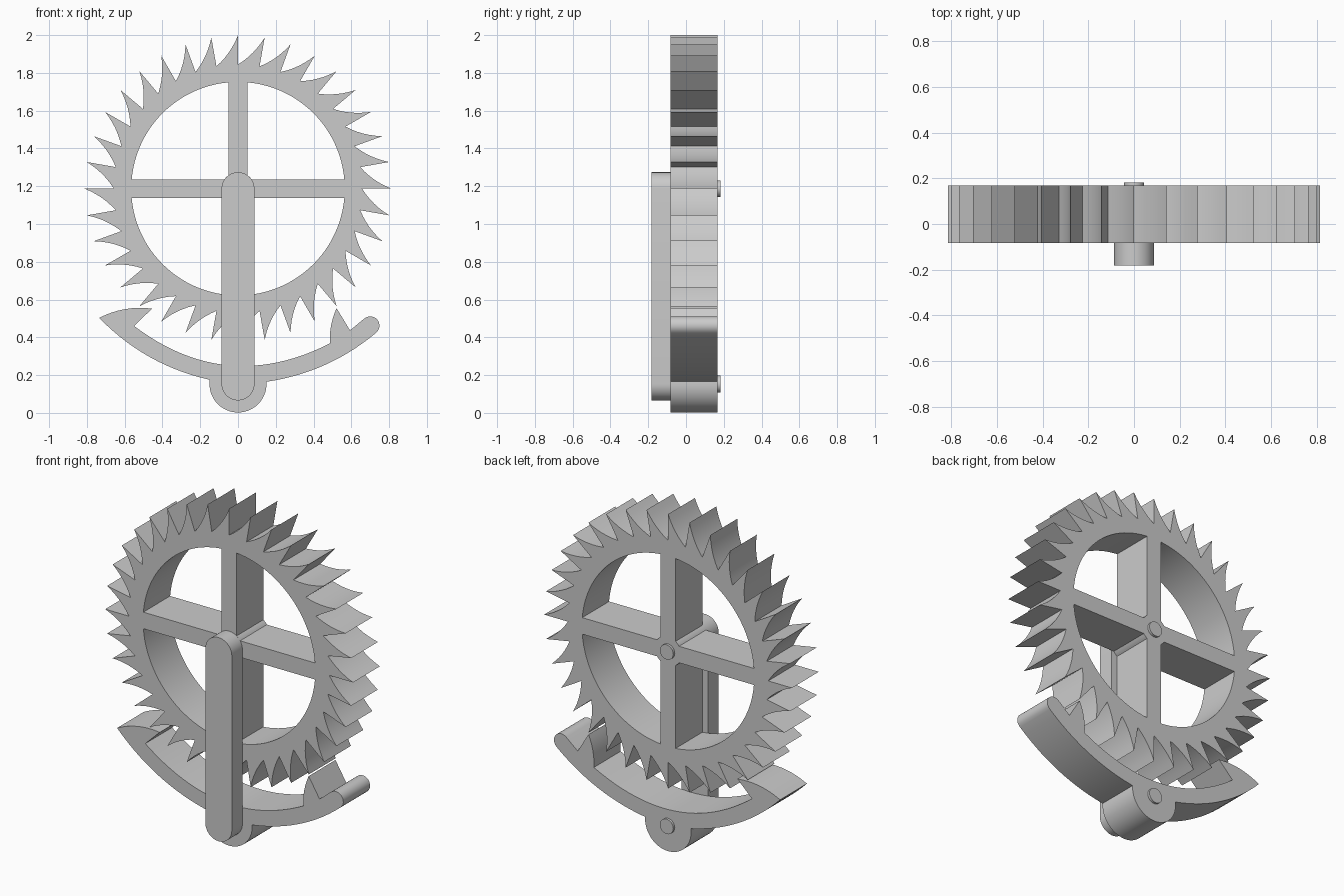
import bpy, bmesh
from math import sin, cos, pi, radians, asin, acos
from mathutils import Vector, Matrix

if "Cube" in bpy.data.objects:
    bpy.data.objects.remove(bpy.data.objects["Cube"])

grey = bpy.data.materials.new("plain grey")
grey.use_nodes = True
COLOUR = (0.6, 0.6, 0.6, 1)
grey.diffuse_color = COLOUR
grey.node_tree.nodes["Principled BSDF"].inputs["Base Color"].default_value = COLOUR

AXLE = Vector((0, 1.187))      # wheel centre
PIVOT = Vector((0, 0.153))     # anchor pivot
BACK, MID, FRONT = 0.168, -0.083, -0.182


def arc(centre, r, start, end, n):
    """Points on an arc, angles in radians."""
    return [Vector(centre) + r * Vector((cos(t), sin(t)))
            for t in (start + (end - start) * i / n for i in range(n + 1))]


def bow(a, b, sag, n=8):
    """Curved edge from a up to (not including) b, bulging right of travel by sag."""
    a, b = Vector(a), Vector(b)
    d = (b - a).normalized()
    side = Vector((d.y, -d.x))
    return [a.lerp(b, i / n) + side * sag * 4 * (i / n) * (1 - i / n) for i in range(n)]


def plate(name, outlines, y_front, y_back):
    """Extrude front-view outlines (later ones are holes) along y."""
    curve = bpy.data.curves.new(name, 'CURVE')
    curve.dimensions = '2D'
    curve.fill_mode = 'BOTH'
    curve.extrude = (y_back - y_front) / 2
    for pts in outlines:
        s = curve.splines.new('POLY')
        s.points.add(len(pts) - 1)
        for p, v in zip(s.points, pts):
            p.co = (v.x, v.y, 0, 1)
        s.use_cyclic_u = True
    obj = bpy.data.objects.new(name, curve)
    bpy.context.collection.objects.link(obj)
    bpy.ops.object.select_all(action='DESELECT')
    obj.select_set(True)
    bpy.context.view_layer.objects.active = obj
    bpy.ops.object.convert(target='MESH')
    obj = bpy.context.object
    move = Matrix.Translation((0, (y_front + y_back) / 2, 0)) @ Matrix.Rotation(pi / 2, 4, 'X')
    bm = bmesh.new()
    bm.from_mesh(obj.data)
    bmesh.ops.transform(bm, matrix=move, verts=bm.verts)
    bmesh.ops.remove_doubles(bm, verts=bm.verts, dist=0.0001)
    bmesh.ops.recalc_face_normals(bm, faces=bm.faces)
    bm.to_mesh(obj.data)
    bm.free()
    obj.data.materials.clear()
    obj.data.materials.append(grey)
    bpy.ops.object.shade_smooth_by_angle(angle=radians(30))
    return obj


# Escape wheel: 36 teeth with radial fronts and hollow curved backs
TEETH, TIP, ROOT = 36, 0.813, 0.657
rim = []
for i in range(TEETH):
    t = pi / 2 - i * 2 * pi / TEETH
    t2 = t - 2 * pi / TEETH
    tip = AXLE + TIP * Vector((cos(t), sin(t)))
    root = AXLE + ROOT * Vector((cos(t), sin(t)))
    next_tip = AXLE + TIP * Vector((cos(t2), sin(t2)))
    rim += [tip] + bow(root, next_tip, 0.012, 6)

# Four openings between the spokes, cut round the hub
INNER, HUB, HALF = 0.565, 0.087, 0.049
a, h = asin(HALF / INNER), asin(HALF / HUB)
windows = []
for k in range(4):
    q = k * pi / 2
    windows.append(arc(AXLE, INNER, q + a, q + pi / 2 - a, 24)
                   + arc(AXLE, HUB, q + pi / 2 - h, q + h, 4))
plate("escape_wheel", [rim] + windows, MID, BACK)

# Anchor with two pallets, a rounded tail and a pivot boss
BOSS = 0.151
left_tip, left_hook, left_root = (-0.735, 0.503), (-0.455, 0.552), (-0.55, 0.46)
right_tip, right_root, right_heel = (0.522, 0.554), (0.487, 0.368), (0.593, 0.437)
b0, b1 = pi - asin(0.022 / BOSS), asin(0.012 / BOSS)
boss = arc(PIVOT, BOSS, b0, 2 * pi + b1, 28)
tail = arc((0.7, 0.462), 0.049, radians(-52), radians(132), 12)
anchor = bow(left_tip, boss[0], 0.05, 14)
anchor += boss[:-1]
anchor += bow(boss[-1], tail[0], 0.045, 14)
anchor += tail
anchor += [Vector(right_heel)]
anchor += bow(right_tip, right_root, 0.012)
anchor += bow(right_root, left_root, -0.163, 24)
anchor += [Vector(left_root)]
anchor += bow(left_hook, left_tip, 0.022)
plate("anchor", [anchor], MID, BACK)

# Front bar joining the two pivots
W = 0.087
bar = arc(AXLE, W, 0, pi, 20) + arc(PIVOT, W, pi, 2 * pi, 20)
plate("support_bar", [bar], FRONT, MID)

# Pivot pins, standing slightly proud at the back
for name, c in (("wheel_pin", AXLE), ("anchor_pin", PIVOT)):
    plate(name, [arc(c, 0.044, 0, 2 * pi, 24)[:-1]], MID - 0.02, 0.182)
